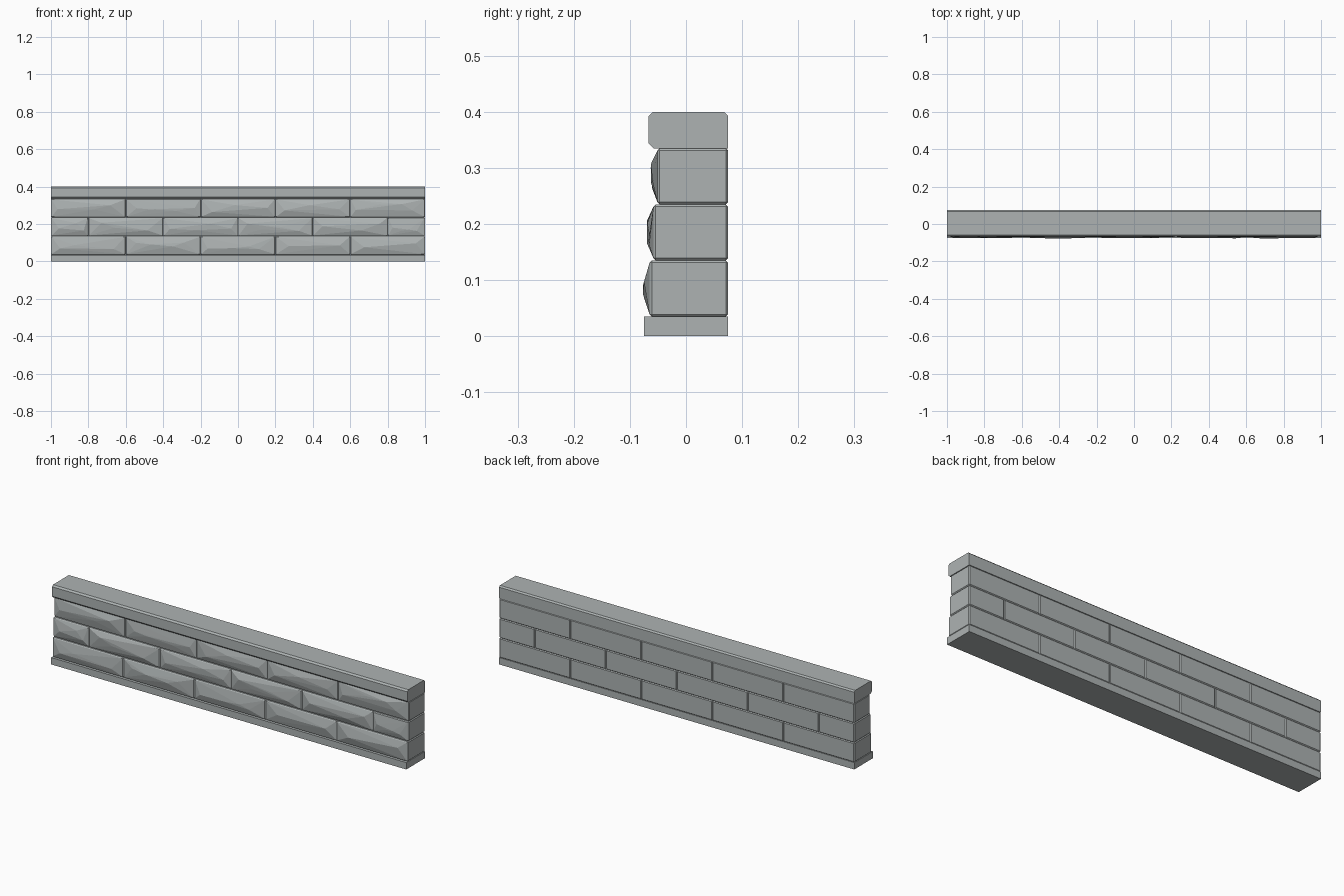
import bpy, bmesh, random
from mathutils import Vector

random.seed(7)
cube = bpy.data.objects.get("Cube")
if cube:
    bpy.data.objects.remove(cube, do_unlink=True)

BACK = 0.075
BEVEL = 0.004

stone = bpy.data.materials.new("grey_stone")
stone.use_nodes = True
colour = (0.42, 0.45, 0.45, 1)
stone.diffuse_color = colour
stone.node_tree.nodes["Principled BSDF"].inputs["Base Color"].default_value = colour


def finish(bm, name):
    bmesh.ops.recalc_face_normals(bm, faces=bm.faces)
    mesh = bpy.data.meshes.new(name)
    bm.to_mesh(mesh)
    bm.free()
    mesh.materials.append(stone)
    obj = bpy.data.objects.new(name, mesh)
    bpy.context.collection.objects.link(obj)
    return obj


def box(x0, x1, y0, y1, z0, z1):
    bm = bmesh.new()
    bmesh.ops.create_cube(bm, size=1)
    for v in bm.verts:
        v.co = Vector((x0 if v.co.x < 0 else x1,
                       y0 if v.co.y < 0 else y1,
                       z0 if v.co.z < 0 else z1))
    return bm


def extrude_profile(name, profile):
    # Sweep a (y, z) outline along the whole wall
    bm = bmesh.new()
    face = bm.faces.new([bm.verts.new((-1, y, z)) for y, z in profile])
    grown = bmesh.ops.extrude_face_region(bm, geom=[face], use_keep_orig=True)
    moved = [g for g in grown["geom"] if isinstance(g, bmesh.types.BMVert)]
    bmesh.ops.translate(bm, verts=moved, vec=(2, 0, 0))
    return finish(bm, name)


def brick(name, x0, x1, front, z0, z1):
    # Bevelled block whose front is a rough, faceted hull
    bm = box(x0, x1, front, BACK, z0, z1)
    bmesh.ops.bevel(bm, geom=bm.edges[:], offset=BEVEL, segments=1, affect='EDGES')
    length, height = x1 - x0, z1 - z0
    middle = (z0 + z1) / 2
    for t in (0.15, 0.38, 0.62, 0.85):
        x = x0 + length * (t + random.uniform(-0.08, 0.08))
        z = middle + height * random.uniform(-0.22, 0.22)
        bm.verts.new((x, front - random.uniform(0.007, 0.012), z))
    hull = bmesh.ops.convex_hull(bm, input=bm.verts[:])
    inside = [g for g in hull["geom_interior"] if isinstance(g, bmesh.types.BMVert)]
    bmesh.ops.delete(bm, geom=inside, context='VERTS')
    bmesh.ops.dissolve_limit(bm, angle_limit=0.01, verts=bm.verts[:], edges=bm.edges[:])
    return finish(bm, name)


# Base slab and chamfered coping
finish(box(-1, 1, -0.075, BACK, 0, 0.035), "base_slab")
extrude_profile("coping", [(-0.058, 0.335), (-0.067, 0.344), (-0.067, 0.392), (-0.059, 0.4),
                           (0.068, 0.4), (BACK, 0.393), (BACK, 0.335)])

# Three stepped courses in running bond, each over a recessed mortar core
for row, front in enumerate((-0.065, -0.058, -0.051)):
    z0 = 0.035 + 0.1 * row
    z1 = z0 + 0.1
    finish(box(-0.996, 0.996, front + BEVEL, BACK - BEVEL, z0, z1), f"mortar_core_{row + 1}")
    start = -1.2 if row == 1 else -1
    for i in range(6 if row == 1 else 5):
        left = max(-1, start + 0.4 * i)
        right = min(1, start + 0.4 * (i + 1))
        brick(f"brick_{row + 1}_{i + 1}", left, right, front, z0, z1)
